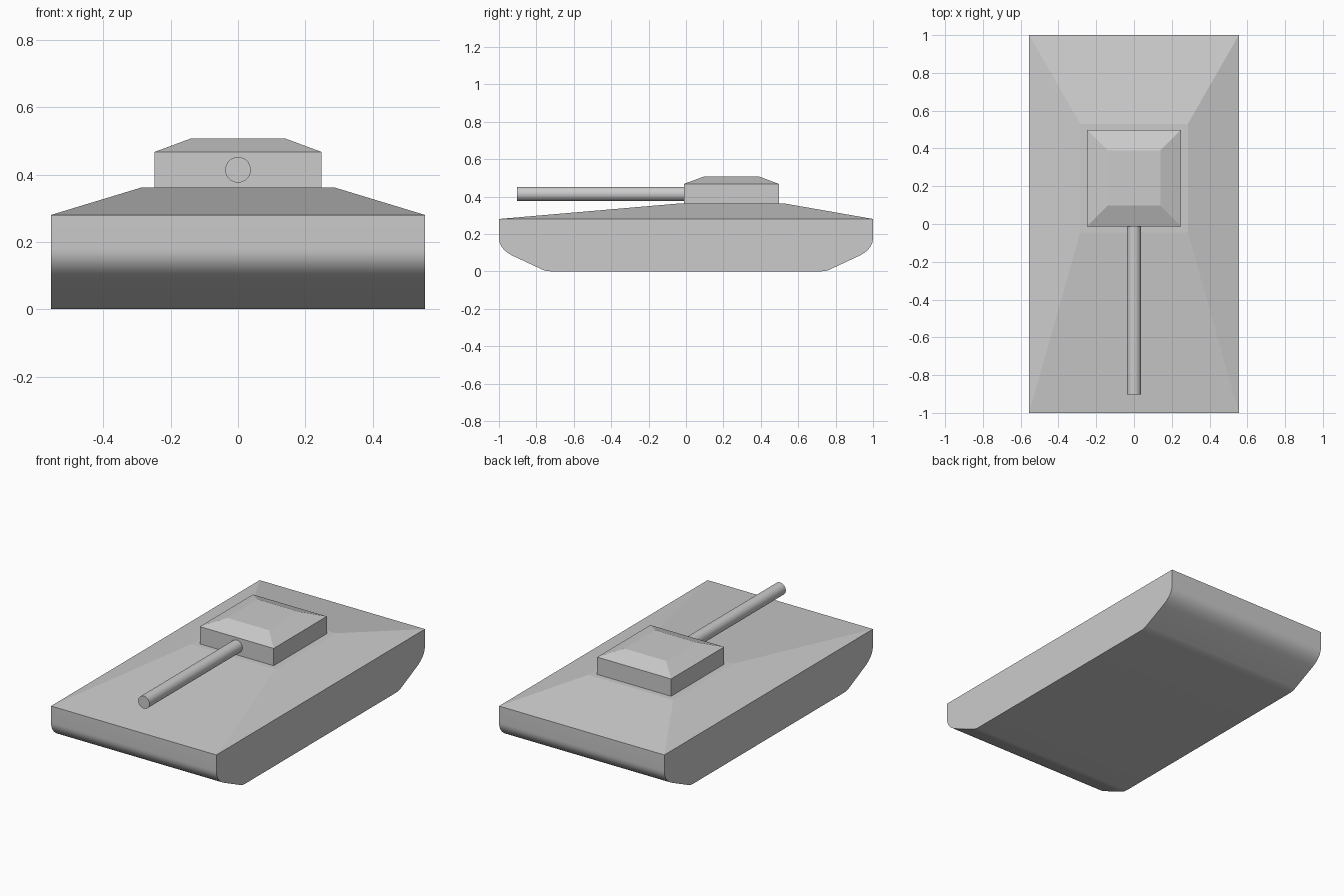
import bpy
import math
from mathutils import Vector

if "Cube" in bpy.data.objects:
    bpy.data.objects.remove(bpy.data.objects["Cube"])


def loft(name, rings, cap_start=True, closed=True):
    """Skin a stack of matching point loops and cap the ends."""
    n = len(rings[0])
    verts = [p for ring in rings for p in ring]
    faces = []
    for r in range(len(rings) - 1):
        a, b = r * n, (r + 1) * n
        for i in range(n if closed else n - 1):
            j = (i + 1) % n
            faces.append((a + i, a + j, b + j, b + i))
    if cap_start:
        faces.append(tuple(reversed(range(n))))
    faces.append(tuple(range(len(verts) - n, len(verts))))
    mesh = bpy.data.meshes.new(name)
    mesh.from_pydata(verts, [], faces)
    obj = bpy.data.objects.new(name, mesh)
    bpy.context.collection.objects.link(obj)
    return obj


def rect(half_x, y0, y1, z):
    return [(-half_x, y0, z), (half_x, y0, z), (half_x, y1, z), (-half_x, y1, z)]


def rounded_corner(start, corner, end, steps):
    s, c, e = Vector(start), Vector(corner), Vector(end)
    ts = [k / steps for k in range(steps + 1)]
    return [(1 - t) ** 2 * s + 2 * t * (1 - t) * c + t * t * e for t in ts]


def smooth(obj, degrees):
    bpy.ops.object.select_all(action='DESELECT')
    obj.select_set(True)
    bpy.context.view_layer.objects.active = obj
    bpy.ops.object.shade_smooth_by_angle(angle=math.radians(degrees))


HALF_W = 0.555
DECK_Z = 0.28
ROOF_Z = 0.362

# Lower hull: boat-shaped side profile, mirrored front to back
bow = [Vector((1, DECK_Z))]
bow += rounded_corner((1, 0.18), (1, 0.117), (0.92, 0.08), 9)
bow += rounded_corner((0.77, 0.01), (0.749, 0), (0.72, 0), 4)
profile = [(-p.x, p.y) for p in bow] + [(p.x, p.y) for p in reversed(bow)]
hull = loft("lower_hull",
            [[(x, y, z) for y, z in profile] for x in (-HALF_W, HALF_W)],
            closed=False)
smooth(hull, 20)

# Sloped deck closing the hull
loft("upper_deck", [rect(HALF_W, -1, 1, DECK_Z),
                    rect(0.285, -0.045, 0.53, ROOF_Z)], cap_start=False)

# Turret with bevelled roof
loft("turret", [rect(0.248, -0.012, 0.497, ROOF_Z),
                rect(0.248, -0.012, 0.497, 0.467),
                rect(0.14, 0.097, 0.39, 0.507)], cap_start=False)

# Gun barrel
y_tip, y_base = -0.903, -0.01
bpy.ops.mesh.primitive_cylinder_add(
    vertices=32, radius=0.038, depth=y_base - y_tip,
    location=(0, (y_tip + y_base) / 2, 0.414), rotation=(math.pi / 2, 0, 0))
barrel = bpy.context.object
barrel.name = "gun_barrel"
smooth(barrel, 30)
